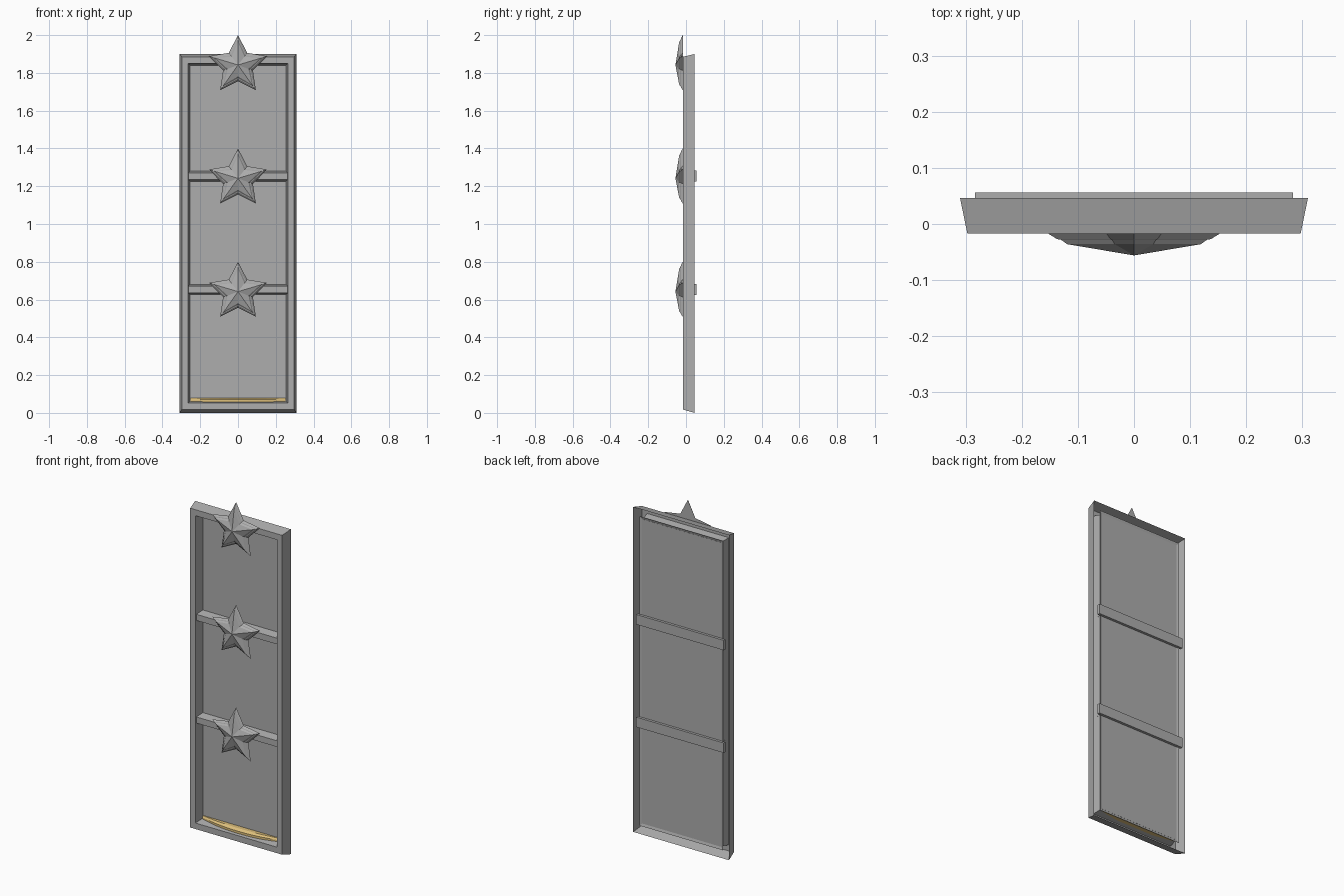
import bpy
import bmesh
from math import sin, cos, pi

if "Cube" in bpy.data.objects:
    bpy.data.objects.remove(bpy.data.objects["Cube"])

GREY = (0.42, 0.42, 0.42, 1)
GOLD = (0.72, 0.52, 0.2, 1)


def material(name, colour):
    mat = bpy.data.materials.new(name)
    mat.diffuse_color = colour
    mat.use_nodes = True
    mat.node_tree.nodes["Principled BSDF"].inputs["Base Color"].default_value = mat.diffuse_color
    return mat


METAL = material("dark_metal", GREY)
BRASS = material("brass", GOLD)


def loft(name, loops, cap_first=True, cap_last=True, apex=None, mat=METAL):
    """Bridge equal-length point loops with flat faces; end in a cap or apex."""
    bm = bmesh.new()
    rings = [[bm.verts.new(p) for p in loop] for loop in loops]
    n = len(rings[0])
    for a, b in zip(rings, rings[1:]):
        for i in range(n):
            j = (i + 1) % n
            bm.faces.new((a[i], a[j], b[j], b[i]))
    if cap_first:
        bm.faces.new(rings[0])
    if apex:
        tip = bm.verts.new(apex)
        for i in range(n):
            bm.faces.new((rings[-1][i], rings[-1][(i + 1) % n], tip))
    elif cap_last:
        bm.faces.new(rings[-1])
    bmesh.ops.recalc_face_normals(bm, faces=bm.faces)
    mesh = bpy.data.meshes.new(name)
    bm.to_mesh(mesh)
    bm.free()
    mesh.materials.append(mat)
    ob = bpy.data.objects.new(name, mesh)
    bpy.context.collection.objects.link(ob)
    return ob


def rect(x, y, z0, z1):
    return [(-x, y, z0), (x, y, z0), (x, y, z1), (-x, y, z1)]


def star_ring(cz, y, tip, notch):
    pts = []
    for i in range(10):
        r = notch if i % 2 else tip
        a = i * pi / 5
        pts.append((r * sin(a), y, cz + r * cos(a)))
    return pts


# Outer frame: flared shell, hollow behind, with a narrow rear lip
loft("frame", [rect(0.31, 0.046, 0.0, 1.90),
               rect(0.297, -0.017, 0.018, 1.885),
               rect(0.264, -0.017, 0.053, 1.850),
               rect(0.254, 0.040, 0.063, 1.840),
               rect(0.270, 0.045, 0.047, 1.856)], False, False)

# Back panel
loft("panel", [rect(0.255, 0.039, 0.062, 1.841),
               rect(0.255, 0.041, 0.062, 1.841)])

# Cross bars with tapered fronts and flat rear straps
for label, cz in (("lower", 0.653), ("upper", 1.253)):
    loft(label + "_bar", [rect(0.262, -0.010, cz - 0.018, cz + 0.018),
                          rect(0.256, 0.040, cz - 0.027, cz + 0.027)])
    loft(label + "_strap", [rect(0.283, 0.040, cz - 0.029, cz + 0.029),
                            rect(0.283, 0.056, cz - 0.029, cz + 0.029)])

# Stars on the bars and top rail: stepped rim, then facets to a point
for i, cz in enumerate((0.639, 1.239, 1.839)):
    loft("star_%d" % (i + 1), [star_ring(cz, -0.017, 0.161, 0.083),
                               star_ring(cz, -0.027, 0.144, 0.071),
                               star_ring(cz, -0.028, 0.137, 0.067),
                               star_ring(cz, -0.036, 0.125, 0.058)],
         apex=(0, -0.056, cz + 0.003))


# Bowed golden sill at the bottom
def sill(z, bow, edge):
    front = []
    for i in range(11):
        t = -1 + i / 5
        front.append((0.252 * t, edge - bow * (1 - t * t), z))
    return front + [(0.252, 0.0395, z), (-0.252, 0.0395, z)]


loft("sill", [sill(0.057, 0.034, 0.032), sill(0.070, 0.034, 0.032),
              sill(0.079, 0.022, 0.036)], mat=BRASS)
